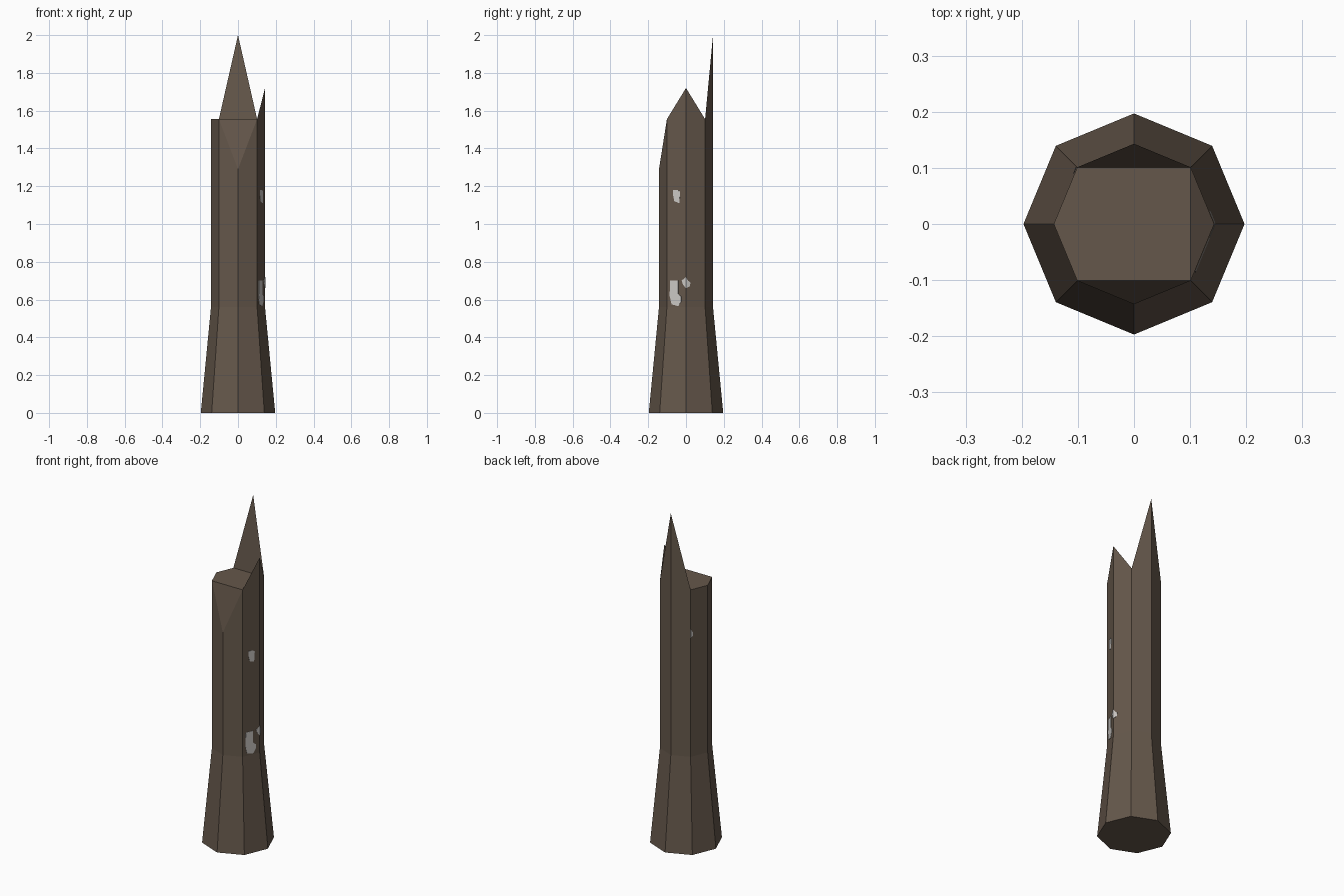
import bpy, bmesh, math
from mathutils import Vector

if "Cube" in bpy.data.objects:
    bpy.data.objects.remove(bpy.data.objects["Cube"])


def material(name, rgb):
    m = bpy.data.materials.new(name)
    m.diffuse_color = (*rgb, 1)
    m.use_nodes = True
    m.node_tree.nodes["Principled BSDF"].inputs["Base Color"].default_value = m.diffuse_color
    return m


bark = material("brown_wood", (0.130, 0.096, 0.070))
pale = material("pale_flake", (0.60, 0.58, 0.56))


def add_object(name, bm, mat):
    mesh = bpy.data.meshes.new(name)
    bm.to_mesh(mesh)
    bm.free()
    mesh.materials.append(mat)
    ob = bpy.data.objects.new(name, mesh)
    bpy.context.collection.objects.link(ob)
    return ob


def corner(k, r, z):
    a = math.radians(45 * k)
    return Vector((r * math.cos(a), r * math.sin(a), z))


# Broken post: flared octagonal foot, straight shaft, splintered rim
R_FOOT, R = 0.197, 0.143
FLAT = 1.555
rim = [1.72, FLAT, 2.0, FLAT, FLAT, FLAT, 1.29, FLAT]
bm = bmesh.new()
foot = [bm.verts.new(corner(k, R_FOOT, 0)) for k in range(8)]
neck = [bm.verts.new(corner(k, R, 0.56)) for k in range(8)]
top = [bm.verts.new(corner(k, R, rim[k])) for k in range(8)]
bm.faces.new(foot[::-1])
for k in range(8):
    n = (k + 1) % 8
    bm.faces.new((foot[k], foot[n], neck[n], neck[k]))
    bm.faces.new((neck[k], neck[n], top[n], top[k]))
# Flat break with splinters folded up or down along its sides
bm.faces.new([top[k] for k in (1, 3, 4, 5, 7)])
for a, b, c in ((7, 0, 1), (1, 2, 3), (5, 6, 7)):
    bm.faces.new((top[a], top[b], top[c]))
bmesh.ops.recalc_face_normals(bm, faces=bm.faces[:])
add_object("broken_post", bm, bark)


# Pale flakes: thin patches on one shaft side, outlined by (across, height)
def flake(name, side, outline):
    bm = bmesh.new()
    a, b = corner(side, R, 0), corner(side + 1, R, 0)
    out = (a + b).normalized()
    vs = [bm.verts.new(a.lerp(b, u) + out * 0.001 + Vector((0, 0, z))) for u, z in outline]
    f = bm.faces.new(vs)
    ext = bmesh.ops.extrude_face_region(bm, geom=[f])
    for v in ext["geom"]:
        if isinstance(v, bmesh.types.BMVert):
            v.co += out * 0.0015
    bmesh.ops.recalc_face_normals(bm, faces=bm.faces[:])
    add_object(name, bm, pale)


flake("upper_flake", 7, [(.40, 1.12), (.66, 1.11), (.70, 1.17), (.58, 1.18), (.34, 1.18), (.34, 1.15)])
flake("large_flake", 7, [(.25, .575), (.60, .565), (.76, .59), (.76, .615), (.60, .63),
                         (.60, .70), (.18, .70), (.15, .62)])
flake("edge_flake_front", 7, [(.85, .68), (1, .66), (1, .72), (.90, .71), (.78, .70)])
flake("edge_flake_back", 0, [(0, .66), (.2, .67), (.22, .69), (.1, .70), (0, .715)])
flake("rear_flake", 3, [(0, 1.27), (.12, 1.28), (.12, 1.30), (0, 1.32)])
